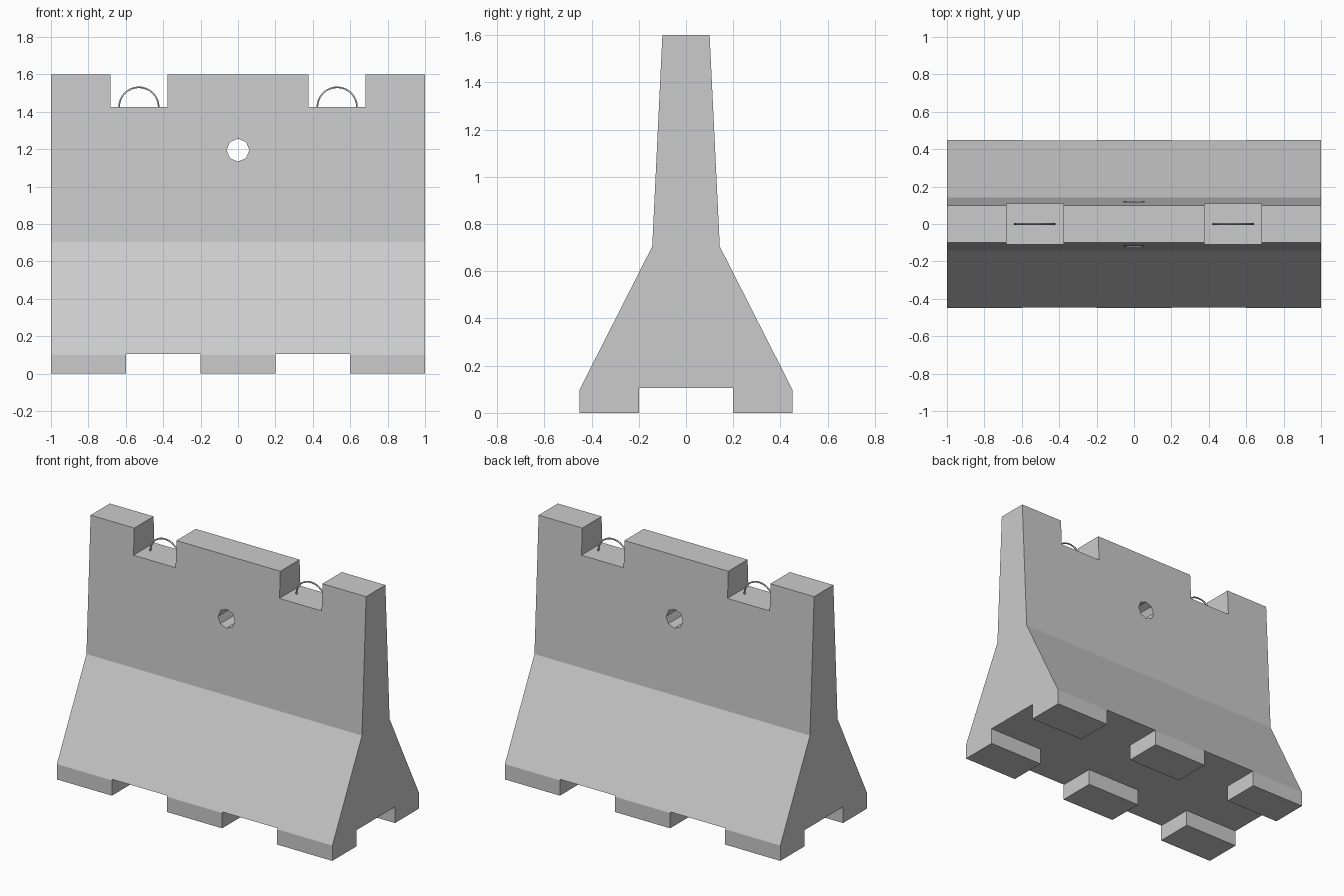
import bpy, bmesh
from math import cos, sin, pi

if "Cube" in bpy.data.objects:
    bpy.data.objects.remove(bpy.data.objects["Cube"])


def link(name, bm):
    bmesh.ops.recalc_face_normals(bm, faces=bm.faces)
    mesh = bpy.data.meshes.new(name)
    bm.to_mesh(mesh)
    bm.free()
    obj = bpy.data.objects.new(name, mesh)
    bpy.context.collection.objects.link(obj)
    return obj


def prism(name, points, direction):
    """Extrude a closed outline of 3D points along a direction."""
    bm = bmesh.new()
    face = bm.faces.new([bm.verts.new(p) for p in points])
    new = bmesh.ops.extrude_face_region(bm, geom=[face])["geom"]
    bmesh.ops.translate(bm, vec=direction, verts=[v for v in new if isinstance(v, bmesh.types.BMVert)])
    return link(name, bm)


def box(name, x0, x1, y0, y1, z0, z1):
    return prism(name, [(x0, y0, z0), (x1, y0, z0), (x1, y1, z0), (x0, y1, z0)], (0, 0, z1 - z0))


# Tapered concrete body
half = [(0.45, 0), (0.45, 0.10), (0.143, 0.705), (0.10, 1.60)]
outline = half + [(-y, z) for y, z in reversed(half)]
body = prism("barrier_body", [(-1, y, z) for y, z in outline], (2, 0, 0))

# Cutters: lengthwise channel, fork slots, lifting notches, round through hole
cutters = [box("channel_cutter", -1.2, 1.2, -0.2, 0.2, -0.2, 0.106)]
for s in (-1, 1):
    cutters.append(box("fork_slot_cutter", s * 0.4 - 0.2, s * 0.4 + 0.2, -0.6, 0.6, -0.2, 0.106))
    cutters.append(box("notch_cutter", s * 0.53 - 0.153, s * 0.53 + 0.153, -0.3, 0.3, 1.425, 1.8))
ring = [(0.061 * cos(i * pi / 4), -0.4, 1.195 + 0.061 * sin(i * pi / 4)) for i in range(8)]
cutters.append(prism("hole_cutter", ring, (0, 0.8, 0)))

for c in cutters:
    c.hide_render = True
    mod = body.modifiers.new(c.name, "BOOLEAN")
    mod.operation = "DIFFERENCE"
    mod.solver = "EXACT"
    mod.object = c

# Apply the cuts and remove the helpers
bpy.context.view_layer.objects.active = body
body.select_set(True)
for mod in list(body.modifiers):
    bpy.ops.object.modifier_apply(modifier=mod.name)
for c in cutters:
    bpy.data.objects.remove(c)

# Steel lifting loops standing in the notches
for side, s in (("left", -1), ("right", 1)):
    curve = bpy.data.curves.new(side + "_lifting_loop", "CURVE")
    curve.dimensions = "3D"
    curve.bevel_depth = 0.005
    curve.bevel_resolution = 1
    curve.use_fill_caps = True
    spline = curve.splines.new("POLY")
    spline.points.add(16)
    for i, p in enumerate(spline.points):
        a = pi * i / 16
        p.co = (s * 0.53 + 0.106 * cos(a), 0, 1.425 + 0.106 * sin(a), 1)
    bpy.context.collection.objects.link(bpy.data.objects.new(side + "_lifting_loop", curve))
